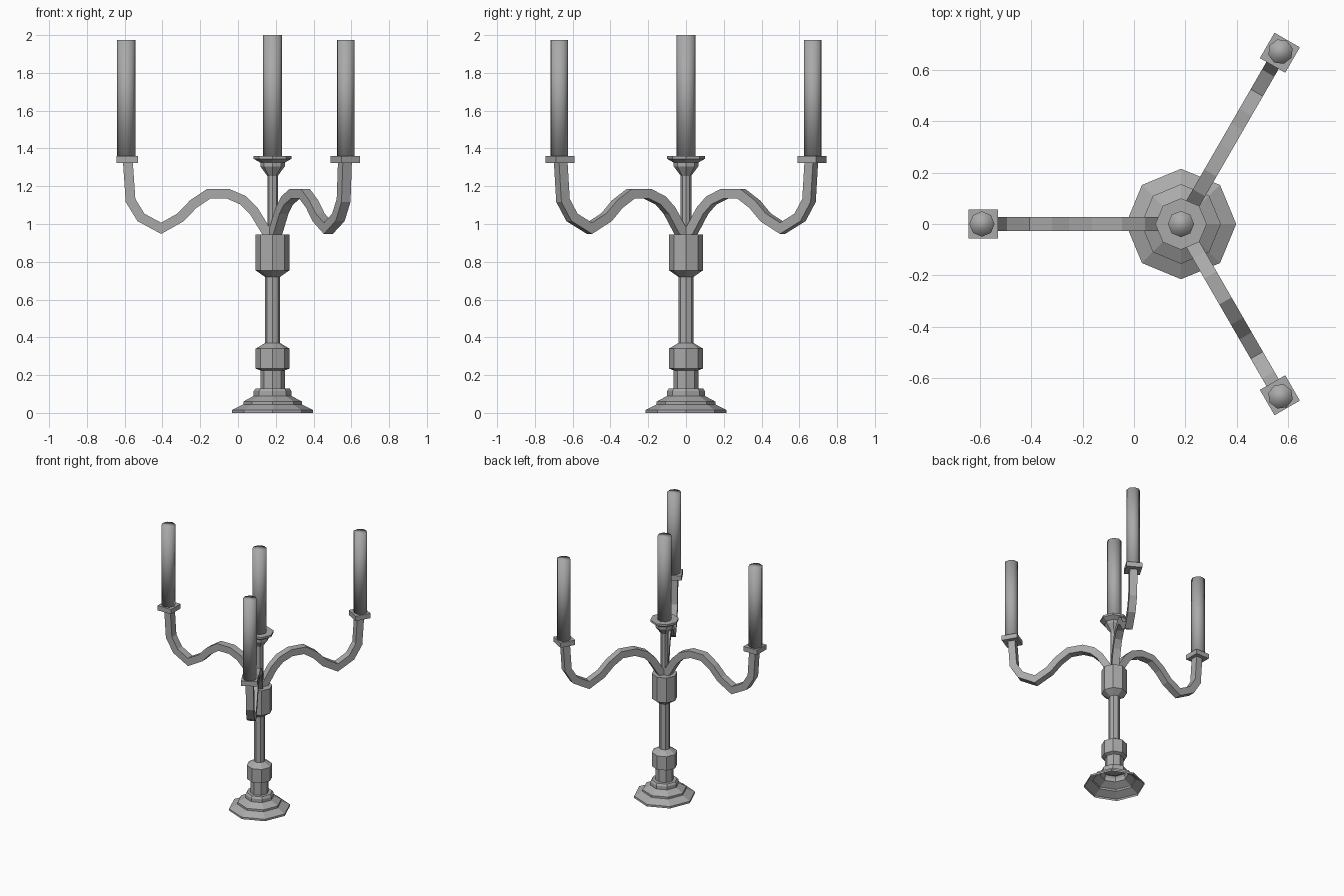
import bpy
import bmesh
from math import sin, cos, pi, radians
from mathutils import Vector, Matrix

if "Cube" in bpy.data.objects:
    bpy.data.objects.remove(bpy.data.objects["Cube"])

AXIS = Vector((0.183, 0, 0))
grey = bpy.data.materials.new("plain_grey")
grey.use_nodes = True
GREY = (0.4, 0.4, 0.4, 1)
grey.diffuse_color = GREY
grey.node_tree.nodes["Principled BSDF"].inputs["Base Color"].default_value = GREY


def finish(name, bm, matrix, smooth=False):
    bmesh.ops.recalc_face_normals(bm, faces=bm.faces)
    bm.transform(matrix)
    for f in bm.faces:
        f.smooth = smooth
    mesh = bpy.data.meshes.new(name)
    bm.to_mesh(mesh)
    bm.free()
    mesh.materials.append(grey)
    bpy.context.collection.objects.link(bpy.data.objects.new(name, mesh))


def bridge(bm, rings):
    for a, b in zip(rings, rings[1:]):
        n = len(a)
        for i in range(n):
            bm.faces.new((a[i], a[(i + 1) % n], b[(i + 1) % n], b[i]))


def lathe(name, profile, matrix, smooth=False, open_bottom=False, sides=8):
    bm = bmesh.new()
    rings = [[bm.verts.new((r * cos(2 * pi * i / sides), r * sin(2 * pi * i / sides), z))
              for i in range(sides)] for r, z in profile]
    bridge(bm, rings)
    bm.faces.new(rings[-1])
    if not open_bottom:
        bm.faces.new(rings[0])
    finish(name, bm, matrix, smooth)


def arm(name, path, matrix, width=0.055, thick=0.052):
    # square bar swept along a path in the radial plane, with mitred joints
    bm = bmesh.new()
    pts = [Vector(p) for p in path]
    dirs = [(b - a).normalized() for a, b in zip(pts, pts[1:])]
    rings = []
    for i, p in enumerate(pts):
        d0, d1 = dirs[max(i - 1, 0)], dirs[min(i, len(dirs) - 1)]
        t = (d0 + d1).normalized()
        n = Vector((-t.y, t.x)) * (thick / 2 / max(t.dot(d1), 0.5))
        rings.append([bm.verts.new((p.x + s * n.x, w * width / 2, p.y + s * n.y))
                      for s, w in ((1, 1), (1, -1), (-1, -1), (-1, 1))])
    bridge(bm, rings)
    bm.faces.new(rings[0])
    bm.faces.new(rings[-1])
    finish(name, bm, matrix)


# Central column
centre = Matrix.Translation(AXIS)
lathe("base", [(.215, 0), (.215, .015), (.155, .045), (.155, .06), (.10, .09),
               (.10, .115), (.09, .13), (.065, .13)], centre, open_bottom=True)
lathe("column", [(.065, .12), (.065, .225), (.09, .235), (.09, .34), (.04, .37),
                 (.04, .72), (.09, .755), (.09, .945)], centre)
lathe("upper_stem", [(.028, .94), (.028, 1.255), (.065, 1.305), (.065, 1.325),
                     (.10, 1.345), (.10, 1.36)], centre)
lathe("centre_candle", [(.051, 1.36), (.051, 2.0)], centre, True)

# Three arms, each with a square tray and a candle
ARM_PATH = [(.0, .90), (.03, .955), (.10, 1.07), (.155, 1.125), (.235, 1.16), (.338, 1.16),
            (.42, 1.105), (.487, 1.035), (.59, .977), (.697, 1.035),
            (.752, 1.125), (.766, 1.33)]
for label, angle in (("right", 180), ("back_left", 60), ("front_left", -60)):
    place = centre @ Matrix.Rotation(radians(angle), 4, "Z")
    arm(label + "_arm", ARM_PATH, place)
    bm = bmesh.new()
    bmesh.ops.create_cube(bm, size=1)
    bm.transform(Matrix.Translation((.77, 0, 1.3425)) @ Matrix.Diagonal((.114, .114, .037, 1)))
    finish(label + "_tray", bm, place)
    lathe(label + "_candle", [(.049, 1.36), (.049, 1.975)],
          place @ Matrix.Translation((.775, 0, 0)), True)
